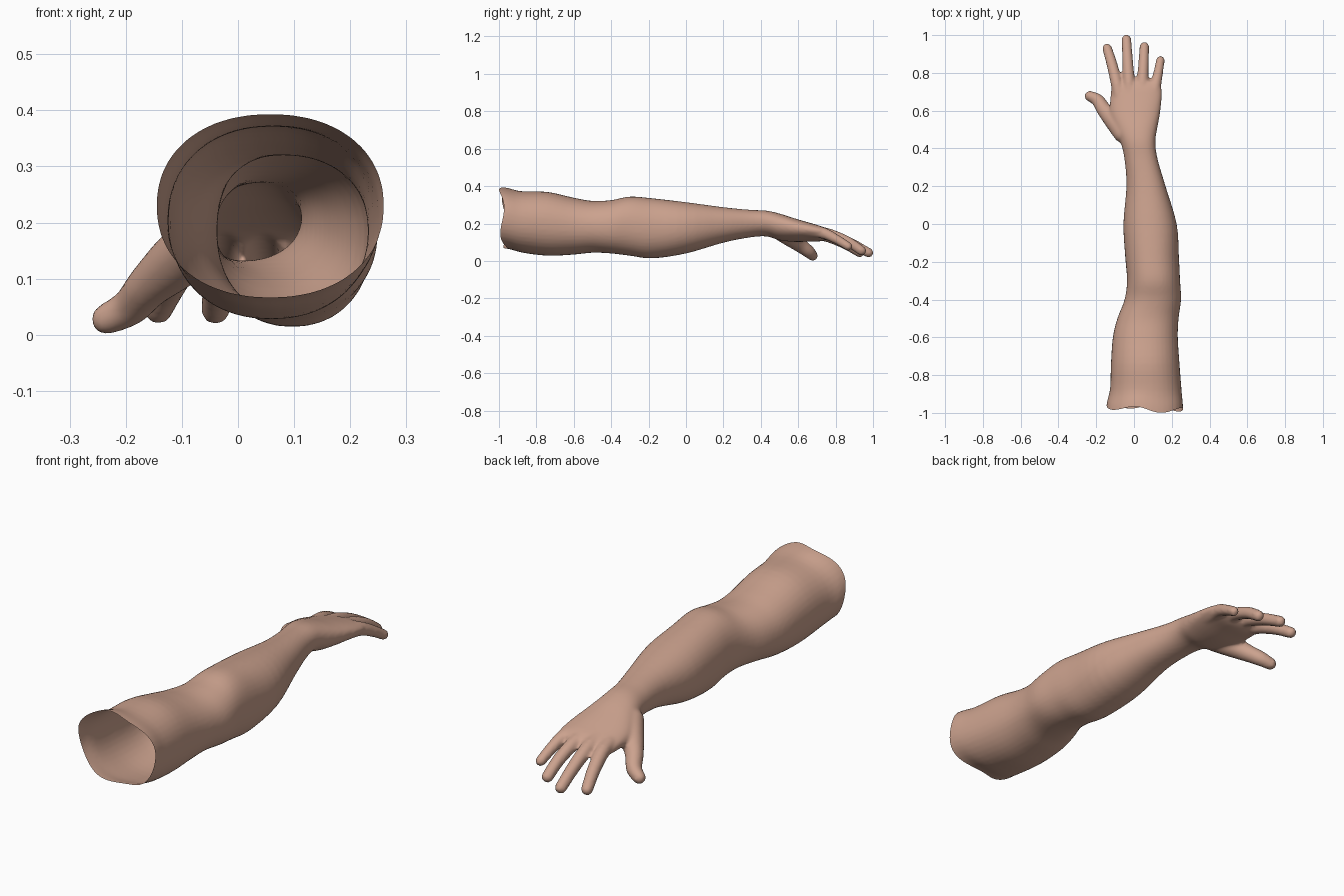
import bpy, bmesh, math
from mathutils import Vector, Matrix

skin = bpy.data.materials.new("skin")
skin.diffuse_color = (0.60, 0.36, 0.27, 1)


def spline(keys, steps):
    """Catmull-Rom interpolation through tuples of numbers."""
    out = []
    k = [keys[0]] + list(keys) + [keys[-1]]
    for i in range(1, len(k) - 2):
        for s in range(steps):
            t = s / steps
            out.append([0.5 * (2 * b + (c - a) * t + (2 * a - 5 * b + 4 * c - d) * t * t
                               + (3 * b - a - 3 * c + d) * t ** 3)
                        for a, b, c, d in zip(k[i - 1], k[i], k[i + 1], k[i + 2])])
    out.append(list(keys[-1]))
    return out


bm = bmesh.new()

# arm and palm: y, x left, x right, z bottom, z top, sideways tilt of section
sections = [
    (-1.08, -0.147, 0.262, 0.070, 0.400, 0.0),
    (-0.97, -0.145, 0.260, 0.066, 0.393, 0.0),
    (-0.88, -0.127, 0.252, 0.045, 0.373, 0.0),
    (-0.74, -0.122, 0.241, 0.028, 0.369, 0.0),
    (-0.60, -0.112, 0.232, 0.034, 0.338, 0.0),
    (-0.50, -0.088, 0.236, 0.044, 0.321, 0.0),
    (-0.40, -0.050, 0.249, 0.040, 0.325, 0.0),
    (-0.30, -0.037, 0.244, 0.028, 0.344, 0.0),
    (-0.18, -0.046, 0.238, 0.014, 0.335, 0.0),
    (0.00, -0.056, 0.226, 0.040, 0.314, 0.02),
    (0.20, -0.040, 0.167, 0.098, 0.287, 0.05),
    (0.34, -0.050, 0.126, 0.126, 0.273, 0.08),
    (0.43, -0.070, 0.113, 0.132, 0.268, 0.10),
    (0.50, -0.100, 0.122, 0.112, 0.252, 0.10),
    (0.58, -0.128, 0.137, 0.104, 0.226, 0.10),
    (0.66, -0.126, 0.146, 0.106, 0.202, 0.10),
    (0.72, -0.119, 0.145, 0.108, 0.184, 0.10),
    (0.755, -0.105, 0.132, 0.120, 0.166, 0.10),
]
N = 40
rings = []
for y, xl, xr, zb, zt, tilt in spline(sections, 4):
    cx, cz, rx, rz = (xl + xr) / 2, (zb + zt) / 2, (xr - xl) / 2, (zt - zb) / 2
    ring = []
    for i in range(N):
        a = 2 * math.pi * i / N
        c, s = math.cos(a), math.sin(a)
        dx = rx * math.copysign(abs(c) ** 0.92, c)
        dz = rz * math.copysign(abs(s) ** 0.92, s)
        ring.append(bm.verts.new((cx + dx, y, cz + dz + tilt * dx)))
    rings.append(ring)
for r0, r1 in zip(rings, rings[1:]):
    for i in range(N):
        j = (i + 1) % N
        bm.faces.new((r0[i], r0[j], r1[j], r1[i]))
bm.faces.new(rings[0])
bm.faces.new(rings[-1])
bmesh.ops.recalc_face_normals(bm, faces=bm.faces)

# fingers and thumb: x, y, z, radius along each, swept as balls and fused below
digits = [
    [(-0.075, 0.66, 0.145, 0.036), (-0.093, 0.75, 0.134, 0.032), (-0.118, 0.85, 0.092, 0.029),
     (-0.142, 0.929, 0.045, 0.026)],
    [(-0.020, 0.66, 0.155, 0.036), (-0.027, 0.76, 0.142, 0.032), (-0.034, 0.87, 0.100, 0.029),
     (-0.040, 0.976, 0.044, 0.026)],
    [(0.042, 0.66, 0.160, 0.036), (0.046, 0.76, 0.144, 0.031), (0.051, 0.86, 0.106, 0.028),
     (0.055, 0.938, 0.055, 0.026)],
    [(0.098, 0.64, 0.163, 0.036), (0.113, 0.73, 0.150, 0.031), (0.128, 0.80, 0.118, 0.026),
     (0.140, 0.867, 0.078, 0.023)],
    [(-0.060, 0.48, 0.175, 0.050), (-0.105, 0.545, 0.135, 0.051), (-0.158, 0.605, 0.088, 0.040),
     (-0.192, 0.655, 0.050, 0.034), (-0.234, 0.677, 0.028, 0.028)],
]
for path in digits:
    for x, y, z, r in spline(path, 9):
        bmesh.ops.create_icosphere(bm, subdivisions=3, radius=r,
                                   matrix=Matrix.Translation((x, y, z)))

mesh = bpy.data.meshes.new("arm")
bm.to_mesh(mesh)
bm.free()
arm = bpy.data.objects.new("arm", mesh)
bpy.context.collection.objects.link(arm)
bpy.context.view_layer.objects.active = arm
arm.select_set(True)

# fuse everything into one skin and relax it
fuse = arm.modifiers.new("fuse", 'REMESH')
fuse.mode = 'VOXEL'
fuse.voxel_size = 0.008
relax = arm.modifiers.new("relax", 'SMOOTH')
relax.factor = 0.5
relax.iterations = 6
for name in ("fuse", "relax"):
    bpy.ops.object.modifier_apply(modifier=name)

# open the upper end with an uneven rim
bm = bmesh.new()
bm.from_mesh(arm.data)
bmesh.ops.bisect_plane(bm, geom=bm.verts[:] + bm.edges[:] + bm.faces[:],
                       plane_co=(0, -0.975, 0), plane_no=(0, -1, 0), clear_outer=True)
for v in bm.verts:
    if v.co.y < -0.85:
        a = math.atan2(v.co.z - 0.23, v.co.x - 0.06)
        wave = 0.013 * math.sin(4 * a + 0.4) - 0.012 * math.cos(a - 0.7)
        v.co.y += wave * (-0.85 - v.co.y) / 0.125
bm.to_mesh(arm.data)
bm.free()

arm.data.materials.clear()
arm.data.materials.append(skin)
for p in arm.data.polygons:
    p.material_index = 0
    p.use_smooth = True
